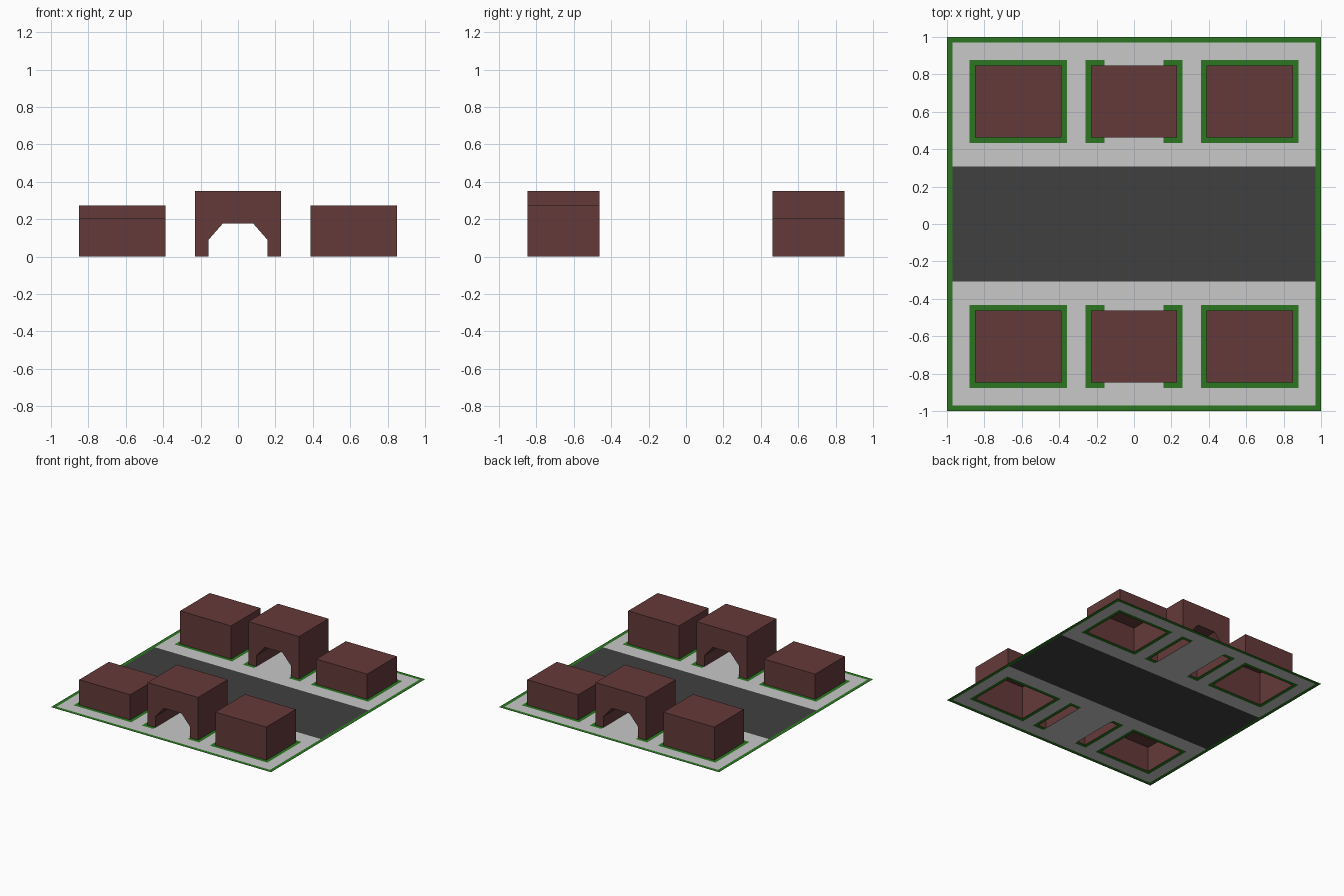
import bpy
import bmesh

cube = bpy.data.objects.get("Cube")
if cube:
    bpy.data.objects.remove(cube, do_unlink=True)


def make_material(name, rgb):
    mat = bpy.data.materials.new(name)
    mat.use_nodes = True
    mat.diffuse_color = (*rgb, 1)
    mat.node_tree.nodes["Principled BSDF"].inputs["Base Color"].default_value = (*rgb, 1)
    return mat


BRICK = make_material("brick_red", (0.130, 0.042, 0.042))
GRASS = make_material("grass_green", (0.025, 0.181, 0.016))
PAVING = make_material("pale_paving", (0.578, 0.578, 0.578))
ASPHALT = make_material("dark_asphalt", (0.051, 0.051, 0.051))

# Shared plan dimensions, measured outward from the centre
NEAR, FAR = 0.463, 0.847            # building depth range
SIDE_IN, SIDE_OUT = 0.387, 0.85     # side block width range
LEG_IN, LEG_OUT = 0.157, 0.23       # archway leg width range
VERGE = 0.03                        # grass strip width
ROAD = 0.308                        # road half width
EDGE = 1 - VERGE


def add_object(name, bm, mat):
    mesh = bpy.data.meshes.new(name)
    bm.to_mesh(mesh)
    bm.free()
    mesh.materials.append(mat)
    obj = bpy.data.objects.new(name, mesh)
    bpy.context.collection.objects.link(obj)
    return obj


def building(name, profile, y0, y1):
    """Hollow shell: front profile extruded in depth, with no floor."""
    bm = bmesh.new()
    front = bm.faces.new([bm.verts.new((x, y0, z)) for x, z in profile])
    geom = bmesh.ops.extrude_face_region(bm, geom=[front], use_keep_orig=True)["geom"]
    moved = [v for v in geom if isinstance(v, bmesh.types.BMVert)]
    bmesh.ops.translate(bm, verts=moved, vec=(0, y1 - y0, 0))
    bmesh.ops.recalc_face_normals(bm, faces=bm.faces)
    floor = [f for f in bm.faces if all(v.co.z < 0.001 for v in f.verts)]
    bmesh.ops.delete(bm, geom=floor, context='FACES_ONLY')
    return add_object(name, bm, BRICK)


def block_profile(x0, x1, height):
    return [(x0, 0), (x1, 0), (x1, height), (x0, height)]


# Archway outline: one half, then its mirror image
half_arch = [(0.08, 0.178), (LEG_IN, 0.09), (LEG_IN, 0), (LEG_OUT, 0), (LEG_OUT, 0.35)]
arch_profile = half_arch + [(-x, z) for x, z in reversed(half_arch)]

# Two rows of buildings, turned half round from each other
for row, s in (("front", -1), ("back", 1)):
    y0, y1 = sorted((s * NEAR, s * FAR))
    building(row + "_archway", arch_profile, y0, y1)
    for side, t in (("left", 1), ("right", -1)):
        x0, x1 = sorted((t * SIDE_IN, t * SIDE_OUT))
        height = 0.207 if s == t else 0.272
        building(f"{row}_{side}_block", block_profile(x0, x1, height), y0, y1)


def ground_kind(x, y):
    """Surface at a point of the plan; None under a building."""
    x, y = abs(x), abs(y)
    if x > EDGE or y > EDGE:
        return "grass"
    if y < ROAD:
        return "road"
    for x0, x1, inner in ((SIDE_IN, SIDE_OUT, VERGE), (LEG_IN, LEG_OUT, 0)):
        if x0 < x < x1 and NEAR < y < FAR:
            return None
        if x0 - inner < x < x1 + VERGE and NEAR - VERGE < y < FAR + VERGE:
            return "grass"
    return "pavement"


# Flat ground sheets cut along the plan lines
def cuts(values):
    return sorted([-v for v in values] + list(values))


xs = cuts([LEG_IN, LEG_OUT, LEG_OUT + VERGE, SIDE_IN - VERGE, SIDE_IN,
           SIDE_OUT, SIDE_OUT + VERGE, EDGE, 1])
ys = cuts([ROAD, NEAR - VERGE, NEAR, FAR, FAR + VERGE, EDGE, 1])

for kind, mat in (("grass", GRASS), ("pavement", PAVING), ("road", ASPHALT)):
    bm = bmesh.new()
    for x0, x1 in zip(xs, xs[1:]):
        for y0, y1 in zip(ys, ys[1:]):
            if ground_kind((x0 + x1) / 2, (y0 + y1) / 2) == kind:
                corners = ((x0, y0), (x1, y0), (x1, y1), (x0, y1))
                bm.faces.new([bm.verts.new((x, y, 0)) for x, y in corners])
    bmesh.ops.remove_doubles(bm, verts=bm.verts, dist=0.0001)
    add_object(kind, bm, mat)
